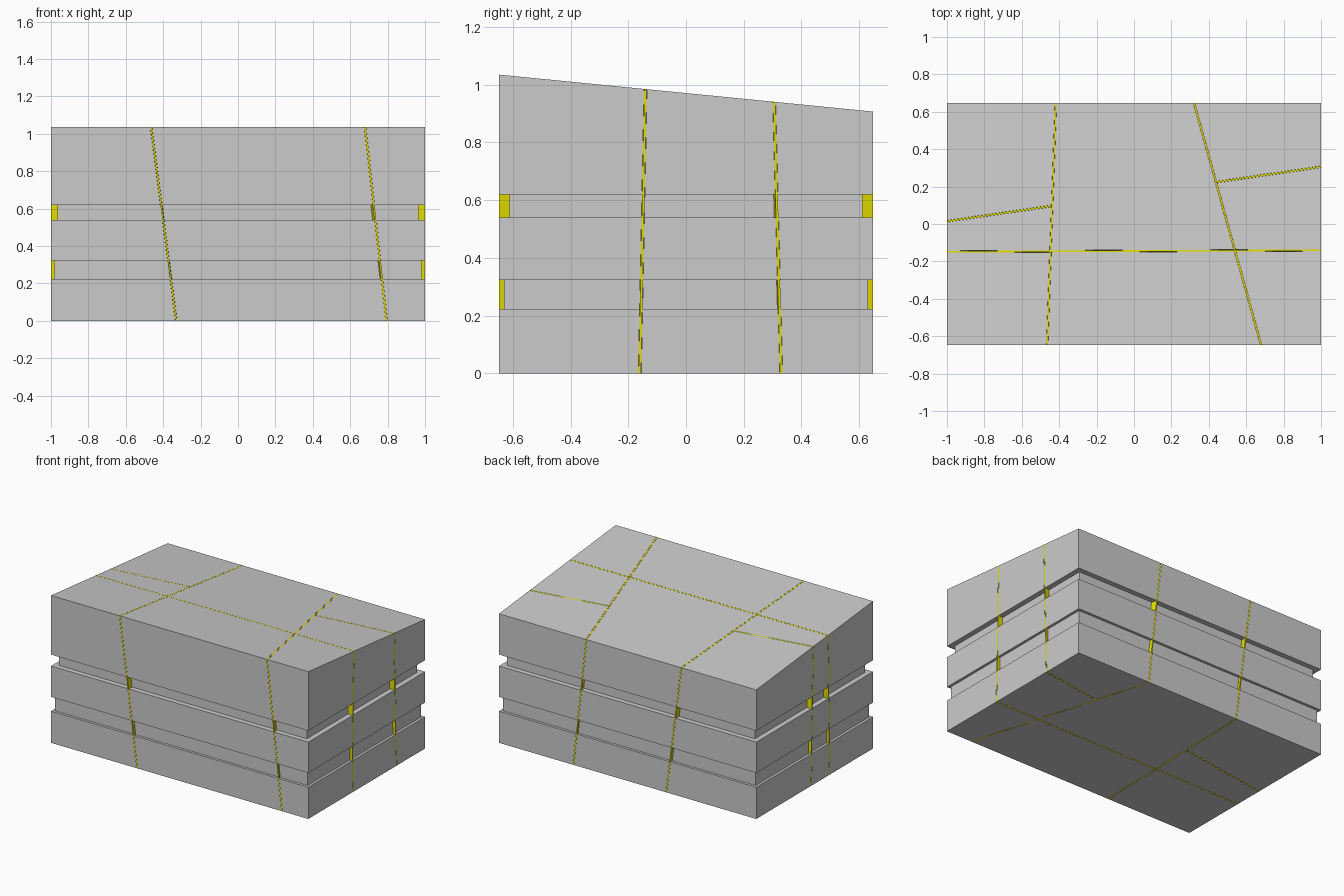
import bpy, bmesh
from mathutils import Vector

if "Cube" in bpy.data.objects:
    bpy.data.objects.remove(bpy.data.objects["Cube"])

HX, HY = 1.0, 0.648
GAP, SHEET = 0.005, 0.0042          # half widths of the cracks and of the sheets inside

yellow = bpy.data.materials.new("yellow")
yellow.diffuse_color = (0.75, 0.72, 0.0, 1)
yellow.use_nodes = True
yellow.node_tree.nodes["Principled BSDF"].inputs["Base Color"].default_value = yellow.diffuse_color


def plane(normal, offset):
    n = Vector(normal)
    return n.normalized(), offset / n.length


# Cut planes: two across the block, two along it
LEFT = plane((1, -0.023, 0.13), -0.315)
RIGHT = plane((1, 0.288, 0.111), 0.608)
FRONT = plane((-0.004, 1, -0.02), -0.164)
BACK = plane((-0.145, 1, 0.026), 0.185)


def block(levels):
    """Sloped-top block made of stacked rectangles (z, inset)."""
    bm = bmesh.new()
    rings = []
    for z, inset in levels:
        x, y = HX - inset, HY - inset
        ring = []
        for sx, sy in ((-1, -1), (1, -1), (1, 1), (-1, 1)):
            top = (1.035 if sy < 0 else 0.907) if z is None else z
            ring.append(bm.verts.new((sx * x, sy * y, top)))
        rings.append(ring)
    bm.faces.new(rings[0][::-1])
    bm.faces.new(rings[-1])
    for a, b in zip(rings, rings[1:]):
        for i in range(4):
            j = (i + 1) % 4
            bm.faces.new((a[i], a[j], b[j], b[i]))
    return bm


def clip(bm, pl, side, shift):
    """Keep the part on one side of a plane, moved by shift, and cap it."""
    n, d = pl
    res = bmesh.ops.bisect_plane(
        bm, geom=bm.verts[:] + bm.edges[:] + bm.faces[:], dist=1e-6,
        plane_co=n * (d + side * shift), plane_no=n * -side, clear_outer=True)
    edges = [e for e in res["geom_cut"] if isinstance(e, bmesh.types.BMEdge)]
    bmesh.ops.edgeloop_fill(bm, edges=edges)


def add(name, levels, cuts, mat=None):
    bm = block(levels)
    for cut in cuts:
        clip(bm, *cut)
    bmesh.ops.recalc_face_normals(bm, faces=bm.faces[:])
    me = bpy.data.meshes.new(name)
    bm.to_mesh(me)
    bm.free()
    ob = bpy.data.objects.new(name, me)
    bpy.context.collection.objects.link(ob)
    if mat:
        me.materials.append(mat)


GROOVED = [(0, 0), (0.223, 0), (0.223, 0.018), (0.323, 0.018), (0.323, 0),
           (0.54, 0), (0.54, 0.036), (0.62, 0.036), (0.62, 0), (None, 0)]
PLAIN = [(0, 0), (None, 0)]

columns = {"left": [(LEFT, -1, GAP)],
           "middle": [(LEFT, 1, GAP), (RIGHT, -1, GAP)],
           "right": [(RIGHT, 1, GAP)]}

# Grooved stone pieces
for col, cuts in columns.items():
    add(col + "_front_piece", GROOVED, cuts + [(FRONT, -1, GAP)])
    if col == "middle":
        add("middle_back_piece", GROOVED, cuts + [(FRONT, 1, GAP)])
    else:
        add(col + "_centre_piece", GROOVED, cuts + [(FRONT, 1, GAP), (BACK, -1, GAP)])
        add(col + "_back_piece", GROOVED, cuts + [(BACK, 1, GAP)])


def sheet(name, pl, cuts=()):
    # slab between the plane shifted both ways
    add(name, PLAIN, list(cuts) + [(pl, 1, -SHEET), (pl, -1, -SHEET)], yellow)


# Yellow sheets in the cracks, filling across the grooves
sheet("left_cross_sheet", LEFT)
sheet("right_cross_sheet", RIGHT)
for col, cuts in columns.items():
    sheet(col + "_front_sheet", FRONT, cuts)
    if col != "middle":
        sheet(col + "_back_sheet", BACK, cuts)
